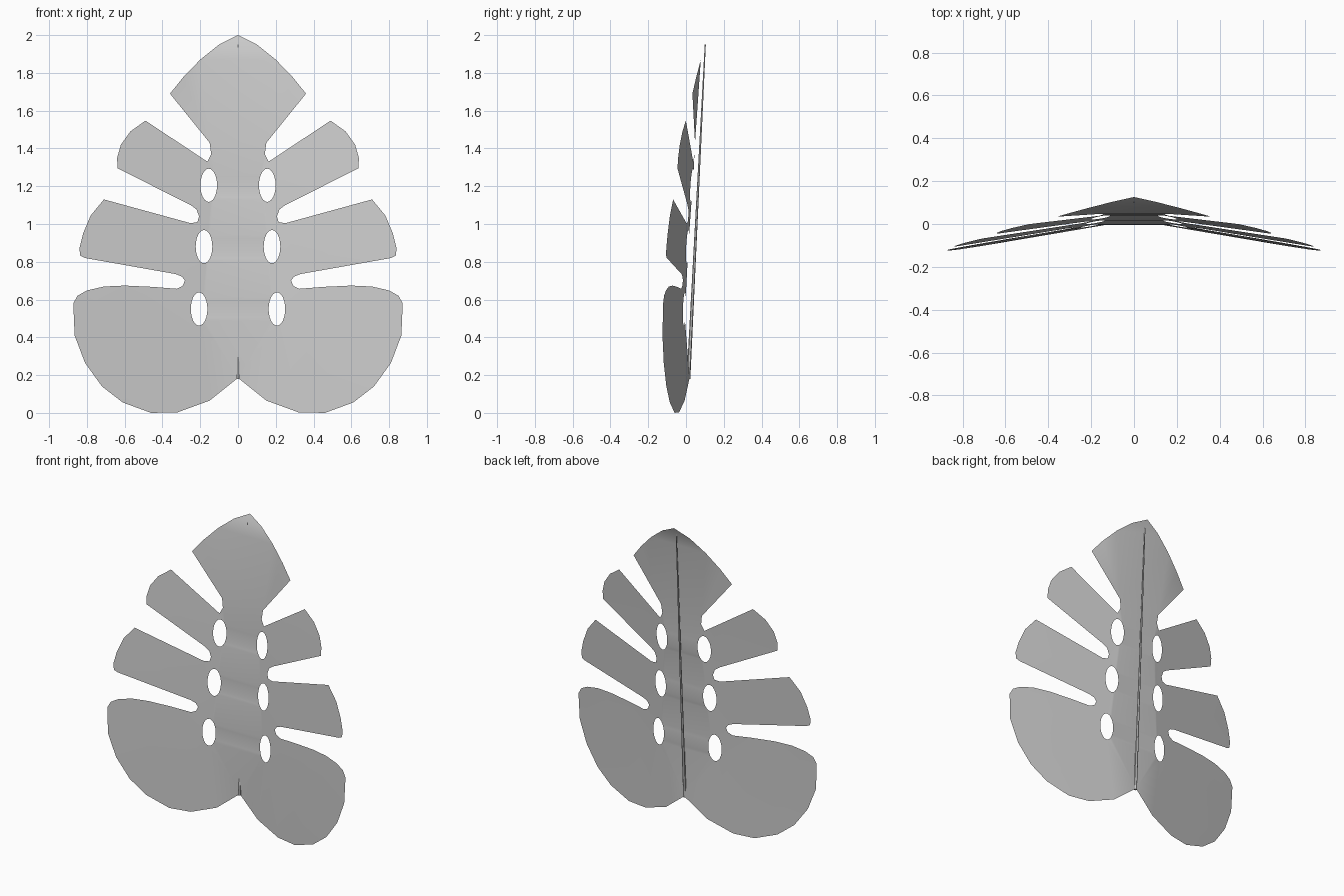
import bpy, bmesh, math
from mathutils import Vector
from mathutils.geometry import tessellate_polygon

if "Cube" in bpy.data.objects:
    bpy.data.objects.remove(bpy.data.objects["Cube"])

# Right half of the leaf outline (x, z), from the stem notch up to the tip
half = [(0, .185), (.15, .065), (.32, .003), (.46, 0), (.61, .055), (.72, .14),
        (.81, .265), (.865, .41), (.872, .58), (.85, .62), (.80, .648), (.71, .669),
        (.60, .674), (.45, .667), (.325, .657), (.293, .672), (.281, .70),
        (.297, .722), (.33, .735), (.81, .82), (.835, .832), (.84, .87),
        (.82, .95), (.78, 1.045), (.71, 1.13), (.25, 1.004), (.215, 1.01),
        (.206, 1.04), (.22, 1.078), (.25, 1.10), (.638, 1.295), (.64, 1.35),
        (.62, 1.42), (.57, 1.49), (.49, 1.547), (.162, 1.33), (.142, 1.37),
        (.15, 1.43), (.36, 1.69), (.29, 1.777), (.20, 1.87), (.10, 1.95), (0, 2)]
outline = half + [(-x, z) for x, z in half[-2:0:-1]]

# Oval holes beside the midrib, mirrored
def oval(cx, cz, rx=.044, rz=.088, n=24):
    return [(cx + rx * math.cos(2 * math.pi * i / n),
             cz + rz * math.sin(2 * math.pi * i / n)) for i in range(n)]

loops = [outline] + [oval(s * cx, cz) for s in (1, -1)
                     for cx, cz in ((.155, 1.205), (.18, .88), (.206, .55))]

# Fill the flat leaf, then fold it along the middle and curl it back at the tip
points = [Vector((x, z, 0)) for loop in loops for x, z in loop]
tris = tessellate_polygon([[Vector((x, z, 0)) for x, z in loop] for loop in loops])
bm = bmesh.new()
verts = [bm.verts.new((p.x, 0, p.y)) for p in points]
for t in tris:
    bm.faces.new([verts[i] for i in t])
bmesh.ops.beautify_fill(bm, faces=bm.faces[:], edges=bm.edges[:])
for v in bm.verts:
    v.co.y = .018 + .027 * v.co.z ** 2 - .17 * abs(v.co.x)
bmesh.ops.recalc_face_normals(bm, faces=bm.faces[:])
bm.normal_update()
if sum(f.normal.y * f.calc_area() for f in bm.faces) > 0:
    bmesh.ops.reverse_faces(bm, faces=bm.faces[:])
for f in bm.faces:
    f.smooth = True
mesh = bpy.data.meshes.new("leaf_blade")
bm.to_mesh(mesh)
bm.free()
leaf = bpy.data.objects.new("leaf_blade", mesh)
bpy.context.collection.objects.link(leaf)

# Tapered midrib running straight up the back
start, end = Vector((0, .013, .18)), Vector((0, .102, 1.95))
axis = end - start
bpy.ops.mesh.primitive_cone_add(vertices=6, radius1=.010, radius2=.003,
                                depth=axis.length, location=(start + end) / 2,
                                rotation=axis.to_track_quat('Z', 'Y').to_euler())
rib = bpy.context.object
rib.name = "midrib"
bpy.ops.object.shade_smooth_by_angle()
